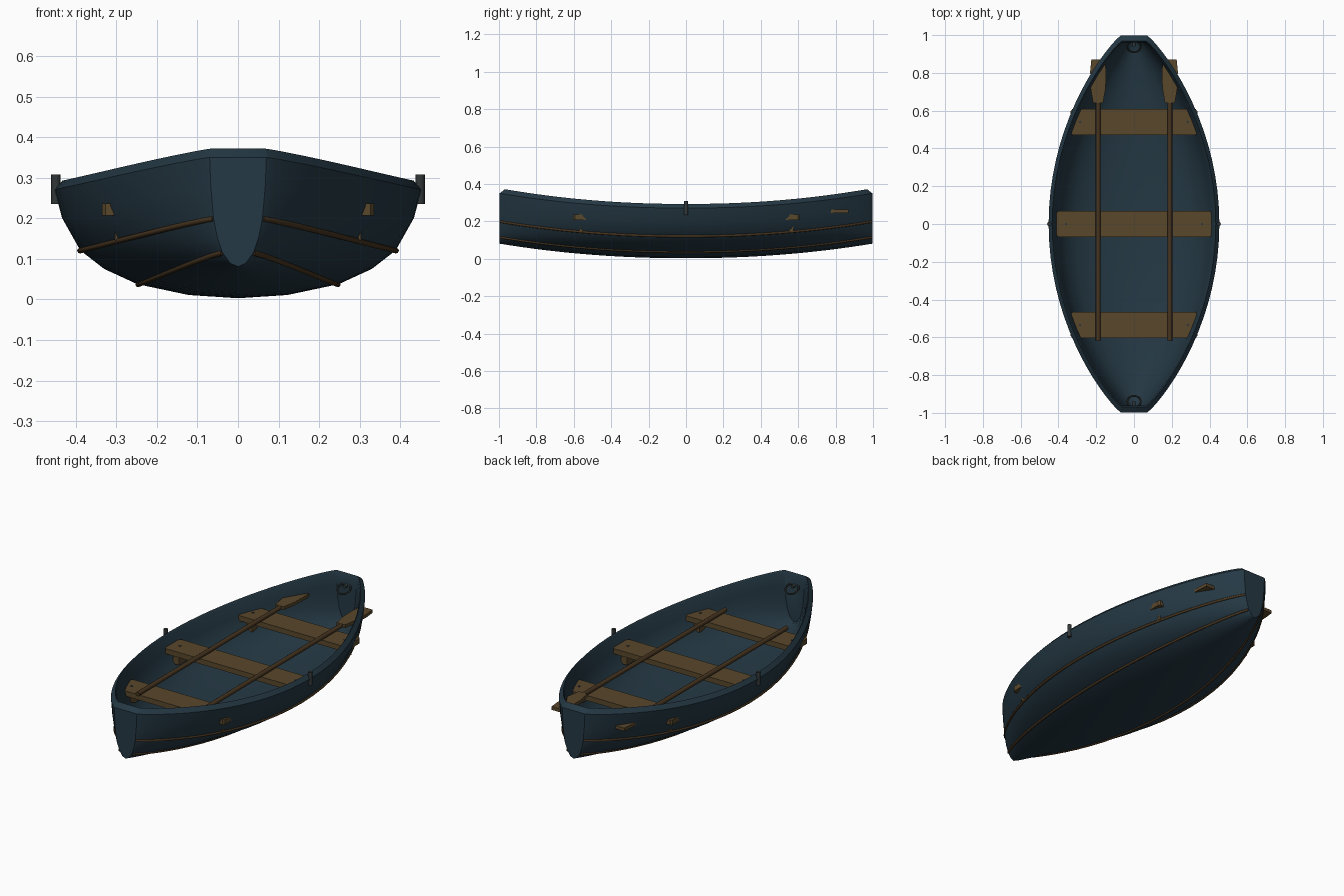
import bpy, bmesh, math
from mathutils import Vector

if "Cube" in bpy.data.objects:
    bpy.data.objects.remove(bpy.data.objects["Cube"])


def mat(name, c):
    m = bpy.data.materials.new(name)
    m.diffuse_color = (*c, 1)
    m.use_nodes = True
    m.node_tree.nodes["Principled BSDF"].inputs["Base Color"].default_value = m.diffuse_color
    return m


BLUE = mat("hull_blue", (0.018, 0.040, 0.058))
WOOD = mat("seat_wood", (0.100, 0.063, 0.025))
DARK = mat("dark_wood", (0.062, 0.035, 0.014))
IRON = mat("iron", (0.032, 0.038, 0.038))


def finish(name, bm, m, smooth=None):
    bmesh.ops.recalc_face_normals(bm, faces=bm.faces)
    me = bpy.data.meshes.new(name)
    bm.to_mesh(me)
    bm.free()
    ob = bpy.data.objects.new(name, me)
    bpy.context.collection.objects.link(ob)
    me.materials.append(m)
    if smooth:
        bpy.ops.object.select_all(action='DESELECT')
        ob.select_set(True)
        bpy.context.view_layer.objects.active = ob
        bpy.ops.object.shade_smooth_by_angle(angle=math.radians(smooth))
    return ob


def box(name, lo, hi, m):
    bm = bmesh.new()
    bmesh.ops.create_cube(bm, size=1)
    for v in bm.verts:
        v.co = Vector([lo[i] + (v.co[i] + 0.5) * (hi[i] - lo[i]) for i in range(3)])
    return finish(name, bm, m)


def prism(name, pts, z0, z1, m):
    bm = bmesh.new()
    f = bm.faces.new([bm.verts.new((x, y, z0)) for x, y in pts])
    r = bmesh.ops.extrude_face_region(bm, geom=[f])
    for v in r['geom']:
        if isinstance(v, bmesh.types.BMVert):
            v.co.z = z1
    return finish(name, bm, m)


def tube(name, pts, r, m, n=8):
    bm = bmesh.new()
    rings = []
    for i, p in enumerate(pts):
        d = Vector(pts[min(i + 1, len(pts) - 1)]) - Vector(pts[max(i - 1, 0)])
        q = d.to_track_quat('Z', 'Y')
        rings.append([bm.verts.new(Vector(p) + q @ Vector((r * math.cos(2 * math.pi * k / n),
                      r * math.sin(2 * math.pi * k / n), 0))) for k in range(n)])
    for a, b in zip(rings, rings[1:]):
        for k in range(n):
            bm.faces.new((a[k], a[(k + 1) % n], b[(k + 1) % n], b[k]))
    bm.faces.new(rings[0])
    bm.faces.new(rings[-1])
    return finish(name, bm, m, 50)


# Hull lines along the length (t = -1..1)
def width(t):
    return 0.07 + 0.382 * max(0, 1 - t * t) ** 0.87


def keel(t):
    return 0.003 + 0.078 * abs(t) ** 2.1


def sheer(t):
    return 0.271 + 0.079 * abs(t) ** 2.1


def on_hull(t, fx, fz, L=0.993):
    return (fx * width(t), t * L, keel(t) + fz * (sheer(t) - keel(t)))


SECTION = [(0, 0), (.27, .03), (.55, .13), (.73, .27), (.86, .44), (.96, .74), (1, 1)]

# Hull: double-walled loft, chamfered rim, closed flat ends
bm = bmesh.new()
N = 36
outer, inner = [], []
for i in range(N + 1):
    t = math.sin((i / N - 0.5) * math.pi)
    w, k, s = width(t), keel(t), sheer(t)
    o = [Vector(on_hull(t, fx, fz, 0.997)) for fx, fz in SECTION]
    o.append(Vector((w - 0.016 * w / 0.45 - 0.003, t * 0.968, s + 0.022)))
    n = [Vector((fx * (w - 0.024 * w / 0.45 - 0.004), t * 0.962,
                 k + 0.018 + fz * (s - k - 0.008))) for fx, fz in SECTION]
    for src, out in ((o, outer), (n, inner)):
        row = [bm.verts.new((-p.x, p.y, p.z)) for p in reversed(src[1:])]
        out.append(row + [bm.verts.new(p) for p in src])
for rows in (outer, inner):
    for a, b in zip(rows, rows[1:]):
        for j in range(len(a) - 1):
            bm.faces.new((a[j], a[j + 1], b[j + 1], b[j]))
for i in range(N):
    for j in (0, -1):
        bm.faces.new((outer[i][j], outer[i + 1][j], inner[i + 1][j], inner[i][j]))
for e in (0, -1):
    o, n = outer[e], inner[e]
    bm.faces.new(o[1:-1])
    bm.faces.new((o[0], o[1], o[-2], o[-1]))
    bm.faces.new(n)
    bm.faces.new((o[0], o[-1], n[-1], n[0]))
finish("hull", bm, BLUE, 35)

# Wooden rubbing strakes along both sides
for side in (-1, 1):
    for nm, fx, fz in (("upper", .862, .438), ("lower", .545, .127)):
        pts = []
        for i in range(31):
            x, y, z = on_hull(math.sin((i / 30 - .5) * math.pi), fx, fz)
            pts.append((side * x, y, z))
        tube(nm + "_strake", pts, 0.007, DARK)

# Seats with side brackets and nails
for y, hw in ((-0.535, 0.335), (0, 0.41), (0.54, 0.335)):
    c = hw - 0.008
    prism("seat", [(-hw, y - .068 + .01), (-c, y - .068), (c, y - .068), (hw, y - .058),
                   (hw, y + .058), (c, y + .068), (-c, y + .068), (-hw, y + .058)],
          0.207, 0.236, WOOD)
    for side in (-1, 1):
        x = side * (hw - 0.05)
        box("seat_bracket", (x - .018, y - .035, .145), (x + .018, y + .035, .208), WOOD)
        tube("seat_nail", [(x, y, .23), (x, y, .239)], 0.007, IRON)

# Oars resting on the seats
for side in (-1, 1):
    x = side * 0.19
    tube("oar_shaft", [(x, -0.62, .248), (x, 0.66, .252)], 0.0125, DARK, 10)
    half = [(.026, .64), (.04, .72), (.042, .81), (.036, .87)]
    prism("oar_blade", [(x + a, b) for a, b in half] + [(x - a, b) for a, b in reversed(half)],
          0.246, 0.264, WOOD)

# Oarlock pins on the rim
for side in (-1, 1):
    tube("oarlock_pin", [(side * .449, 0, .235), (side * .449, 0, .308)], 0.0115, IRON, 10)

# Mooring rings inside each end
for e in (-1, 1):
    tube("mooring_ring", [(0.036 * math.cos(a), e * (.94 + .03 * math.sin(a)), .295 + .018 * math.sin(a))
         for a in [i * math.pi / 12 for i in range(25)]], 0.005, IRON, 6)
    tube("ring_bolt", [(0, e * .94, .305), (0, e * .98, .305)], 0.009, IRON)
